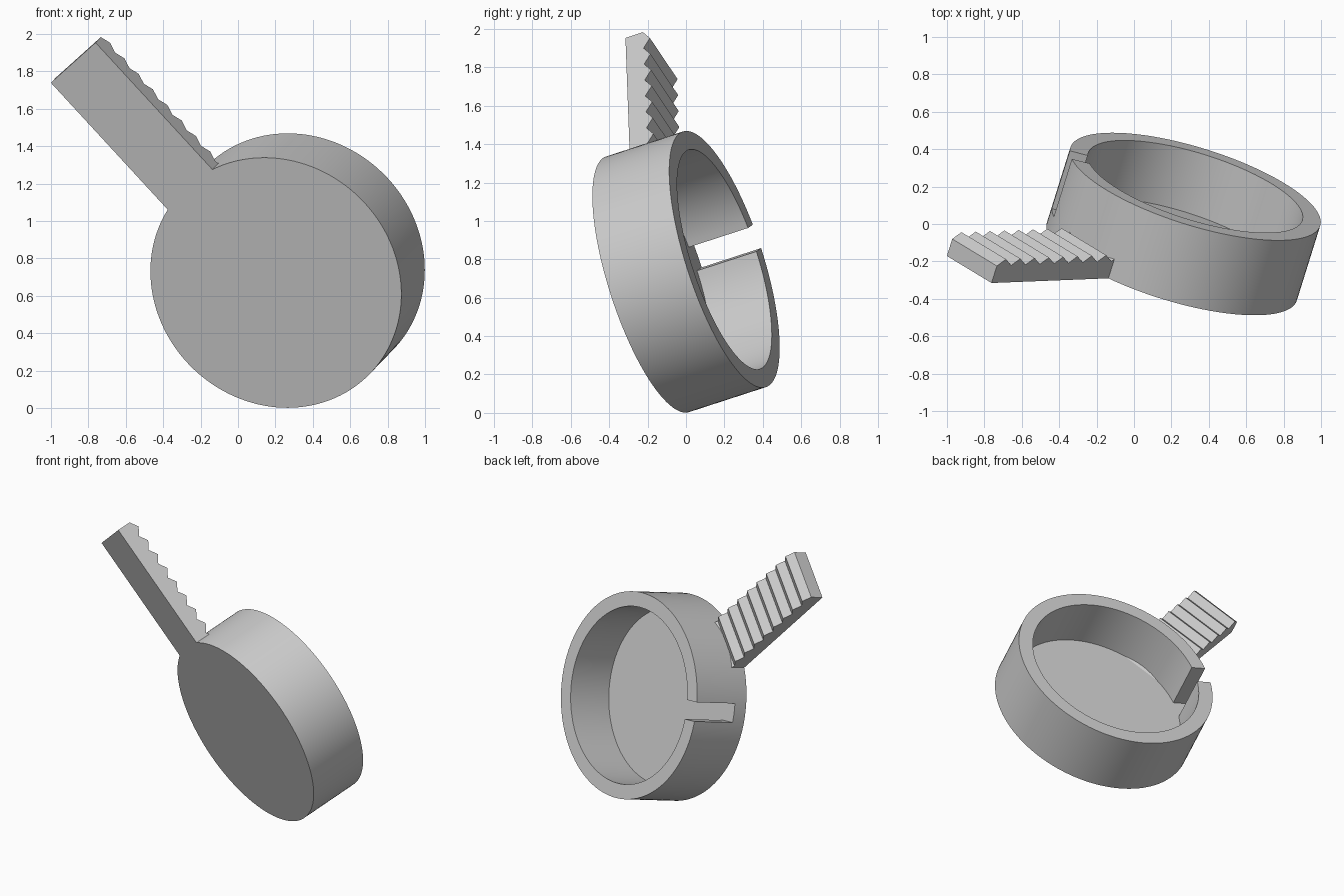
import bpy, bmesh
from math import sin, cos, asin, radians, tau
from mathutils import Vector, Matrix

if "Cube" in bpy.data.objects:
    bpy.data.objects.remove(bpy.data.objects["Cube"], do_unlink=True)

RADIUS, BORE, DEPTH, FLOOR = 0.7, 0.6, 0.439, 0.1
SLOT_ANGLE, SLOT_HALF = radians(-40), 0.065
HANDLE_START, HANDLE_END, HANDLE_HALF = 0.583, 1.6, 0.176
TEETH, TOOTH_HEIGHT = 9, 0.038

# Tilted frame: x along the handle, y across it, z from closed face to open rim
axis = Vector((0.285, 0.911, 0.296)).normalized()
along = Vector((-0.677, -0.027, 0.735))
along = (along - axis * along.dot(axis)).normalized()
across = axis.cross(along)
frame = Matrix((along, across, axis)).transposed().to_4x4()
frame.translation = (0.2025, -0.2, 0.67)

grey = bpy.data.materials.new("plain_grey")
grey.use_nodes = True
colour = (0.6, 0.6, 0.6, 1)
grey.diffuse_color = colour
grey.node_tree.nodes["Principled BSDF"].inputs["Base Color"].default_value = colour


def prism(name, outline, sweep):
    """Solid made by sweeping a flat outline along a vector."""
    bm = bmesh.new()
    face = bm.faces.new([bm.verts.new(p) for p in outline])
    top = bmesh.ops.extrude_face_region(bm, geom=[face])["geom"]
    moved = [v for v in top if isinstance(v, bmesh.types.BMVert)]
    bmesh.ops.translate(bm, verts=moved, vec=sweep)
    bmesh.ops.recalc_face_normals(bm, faces=bm.faces)
    mesh = bpy.data.meshes.new(name)
    bm.to_mesh(mesh)
    bm.free()
    mesh.materials.append(grey)
    obj = bpy.data.objects.new(name, mesh)
    bpy.context.collection.objects.link(obj)
    obj.matrix_world = frame
    return obj


def arc(radius, start, sweep, steps, z):
    return [Vector((radius * cos(start + sweep * i / steps),
                    radius * sin(start + sweep * i / steps), z)) for i in range(steps)]


def combine(target, tool, operation):
    mod = target.modifiers.new(operation.lower(), 'BOOLEAN')
    mod.operation, mod.solver, mod.object = operation, 'EXACT', tool
    bpy.context.view_layer.objects.active = target
    bpy.ops.object.modifier_apply(modifier=mod.name)
    bpy.data.objects.remove(tool, do_unlink=True)


# Round body
cup = prism("cup_with_handle", arc(RADIUS, 0, tau, 128, 0), (0, 0, DEPTH))

# Handle with a ridged grip, drawn in side profile and swept across its width
pitch = (HANDLE_END - HANDLE_START) / TEETH
profile = [(HANDLE_START, 0), (HANDLE_END, 0)]
for i in range(TEETH):
    x = HANDLE_END - i * pitch
    profile += [(x, FLOOR), (x - pitch / 2, FLOOR + TOOTH_HEIGHT)]
profile.append((HANDLE_START, FLOOR))
handle = prism("handle", [(x, -HANDLE_HALF, z) for x, z in profile],
               (0, 2 * HANDLE_HALF, 0))

# Keyhole-shaped hollow: bore plus the slot through the wall
half_angle = asin(SLOT_HALF / BORE)
hollow = arc(BORE, SLOT_ANGLE + half_angle, tau - 2 * half_angle, 120, FLOOR)
out = Vector((cos(SLOT_ANGLE), sin(SLOT_ANGLE), 0))
side = Vector((-out.y, out.x, 0))
inner = out * BORE * cos(half_angle) + Vector((0, 0, FLOOR))
outer = out * (RADIUS + 0.1) + Vector((0, 0, FLOOR))
hollow += [inner - side * SLOT_HALF, outer - side * SLOT_HALF, outer + side * SLOT_HALF]
cutter = prism("hollow_cutter", hollow, (0, 0, DEPTH))
cutter.hide_render = True

combine(cup, cutter, 'DIFFERENCE')
combine(cup, handle, 'UNION')

bpy.ops.object.select_all(action='DESELECT')
cup.select_set(True)
bpy.context.view_layer.objects.active = cup
bpy.ops.object.shade_smooth_by_angle(angle=radians(25))
